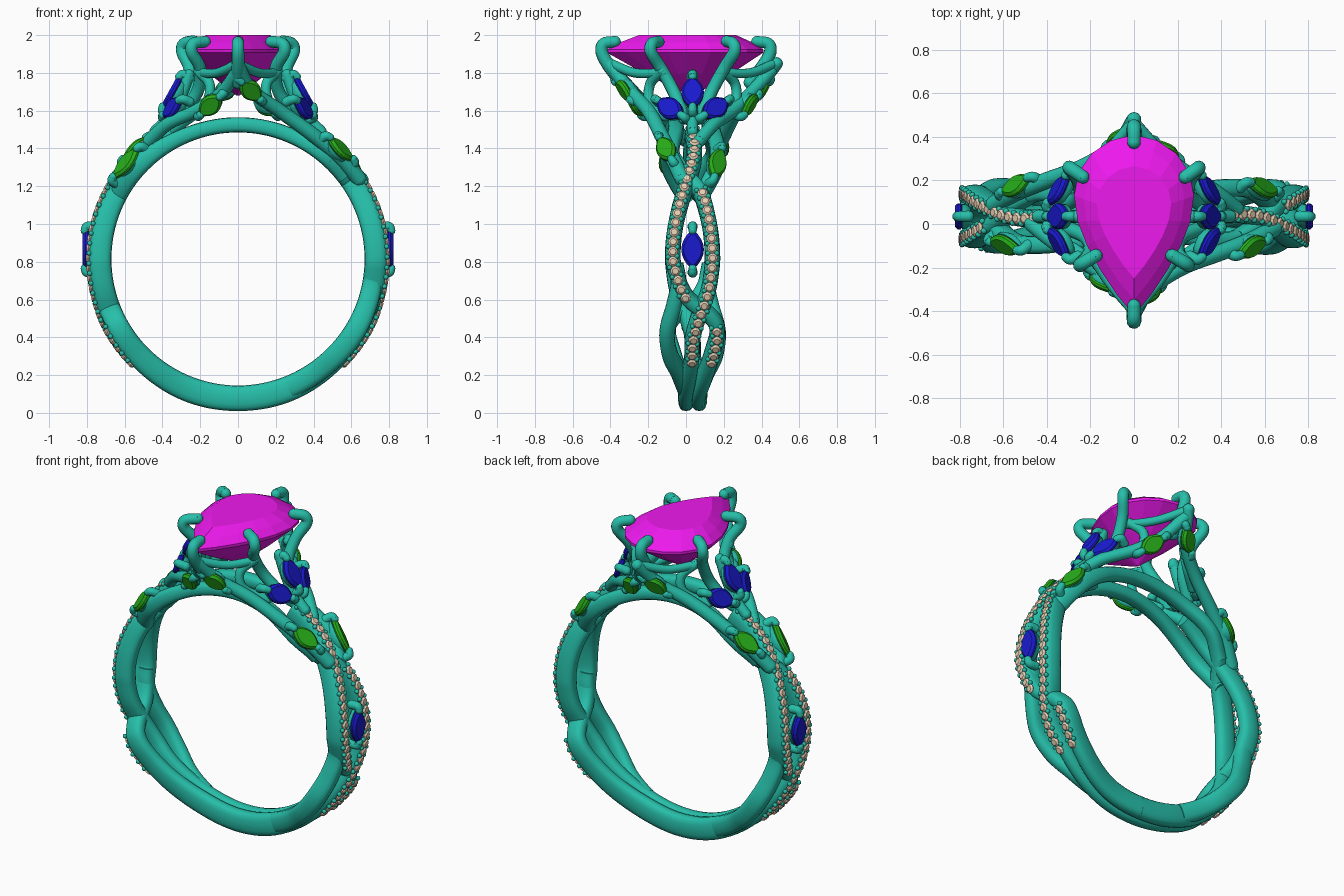
import bpy, bmesh, math
from mathutils import Vector, Matrix

if "Cube" in bpy.data.objects:
    bpy.data.objects.remove(bpy.data.objects["Cube"])

CY, CZ = 0.035, 0.815          # ring axis: y centre and height
V = Vector


def material(name, rgb):
    m = bpy.data.materials.new(name)
    m.diffuse_color = (*rgb, 1)
    m.use_nodes = True
    m.node_tree.nodes["Principled BSDF"].inputs["Base Color"].default_value = m.diffuse_color
    return m


METAL = material("teal_metal", (0.02, 0.52, 0.40))
PINK = material("magenta_stone", (0.85, 0.01, 0.85))
BLUE = material("blue_stone", (0.01, 0.01, 0.62))
GREEN = material("green_stone", (0.02, 0.42, 0.01))
TAN = material("pale_stone", (0.80, 0.62, 0.45))


def finish(bm, name, mat, smooth=True, turned=False):
    """Turn a bmesh into an object; turned adds a copy rotated half a turn about z."""
    bmesh.ops.recalc_face_normals(bm, faces=bm.faces[:])
    for f in bm.faces:
        f.smooth = smooth and len(f.verts) < 5
    me = bpy.data.meshes.new(name)
    bm.to_mesh(me)
    bm.free()
    me.materials.append(mat)
    ob = bpy.data.objects.new(name, me)
    bpy.context.collection.objects.link(ob)
    if turned:
        other = bpy.data.objects.new(name + "_opposite", me)
        other.location = (0, 2 * CY, 0)
        other.rotation_euler = (0, 0, math.pi)
        bpy.context.collection.objects.link(other)


def spline(knots, n):
    """Catmull-Rom samples through the knots."""
    k = [V(p) for p in knots]
    k = [2 * k[0] - k[1]] + k + [2 * k[-1] - k[-2]]
    out = []
    for i in range(1, len(k) - 2):
        a, b, c, d = k[i - 1:i + 3]
        for j in range(n):
            t = j / n
            out.append(0.5 * (2 * b + (c - a) * t + (2 * a - 5 * b + 4 * c - d) * t * t
                              + (3 * b - a - 3 * c + d) * t ** 3))
    return out + [k[-2]]


def skin(bm, rings):
    vs = [[bm.verts.new(p) for p in r] for r in rings]
    n = len(vs[0])
    for a, b in zip(vs, vs[1:]):
        for i in range(n):
            bm.faces.new((a[i], a[(i + 1) % n], b[(i + 1) % n], b[i]))
    bm.faces.new(vs[0])
    bm.faces.new(vs[-1])


def bead(bm, p, r):
    bmesh.ops.create_icosphere(bm, subdivisions=2, radius=r, matrix=Matrix.Translation(p))


def tube(bm, knots, r0, r1=None, n=6):
    """Round wire with ball ends and a linear taper."""
    r1 = r1 or r0
    pts = spline(knots, n)
    rings, side = [], None
    for i, p in enumerate(pts):
        t = (pts[min(i + 1, len(pts) - 1)] - pts[max(i - 1, 0)]).normalized()
        side = t.orthogonal() if side is None else side - t * side.dot(t)
        side.normalize()
        up = t.cross(side)
        r = r0 + (r1 - r0) * i / (len(pts) - 1)
        rings.append([p + r * (side * math.cos(a) + up * math.sin(a))
                      for a in [math.tau * k / 12 for k in range(12)]])
    skin(bm, rings)
    bead(bm, pts[0], r0)
    bead(bm, pts[-1], r1)


def polar(deg, off, r):
    a = math.radians(deg)
    return V((r * math.sin(a), CY + off, CZ - r * math.cos(a)))


def strand_frame(path, i):
    a, o, r = path[i]
    p, q = path[max(i - 1, 0)], path[min(i + 1, len(path) - 1)]
    t = (polar(q.x, q.y, 0.74) - polar(p.x, p.y, 0.74)).normalized()
    rad = (polar(a, 0, 1) - V((0, CY, CZ))).normalized()
    return rad, t.cross(rad).normalized(), t


def strand(name, knots, turned=True, half=0.041):
    """Shank strand: knots are (angle from bottom, y offset, outer radius)."""
    path = spline(knots, 8)
    rings = []
    for i, (a, o, r) in enumerate(path):
        rad, side, _ = strand_frame(path, i)
        mid, h = polar(a, o, (r + 0.67) / 2), (r - 0.67) / 2
        ring = []
        for k in range(16):
            c, s = math.cos(math.tau * k / 16), math.sin(math.tau * k / 16)
            ring.append(mid + side * half * math.copysign(abs(c) ** 0.7, c)
                        + rad * h * math.copysign(abs(s) ** 0.8, s))
        rings.append(ring)
    bm = bmesh.new()
    skin(bm, rings)
    finish(bm, name, METAL, True, turned)
    return path


def pave(name, path, spans, step=0.052):
    """Row of tiny stones with a bead pair between neighbours."""
    stones, beads = bmesh.new(), bmesh.new()
    dist = step
    for i in range(1, len(path)):
        p0, p1 = polar(*path[i - 1]), polar(*path[i])
        seg = (p1 - p0).length
        while dist <= seg:
            f = dist / seg
            p = p0.lerp(p1, f)
            ang = path[i - 1].x + (path[i].x - path[i - 1].x) * f
            if any(lo < ang < hi for lo, hi in spans):
                rad, side, t = strand_frame(path, i)
                ring = lambda r, h: [p + rad * h + r * (side * math.cos(k * math.pi / 4)
                                     + t * math.sin(k * math.pi / 4)) for k in range(8)]
                skin(stones, [ring(0.012, -0.02), ring(0.028, 0.004), ring(0.017, 0.014)])
                for s in (-1, 1):
                    bead(beads, p + t * step / 2 + side * s * 0.024 - rad * 0.001, 0.0135)
            dist += step
        dist -= seg
    finish(stones, name + "_stones", TAN, False, True)
    finish(beads, name + "_beads", METAL, True, True)


# Interwoven shank strands
A = strand("pave_strand_long", [(-2, .035, .805), (20, .035, .805), (44, .095, .795), (58, .13, .79),
           (65, .10, .785), (74, -.03, .79), (85, -.09, .79), (92, -.105, .79), (104, -.09, .79),
           (120, -.04, .79), (130, -.005, .79), (139, .01, .79), (152, 0, .80)])
B = strand("pave_strand_short", [(-2, -.035, .805), (20, -.035, .805), (44, -.005, .795), (55, .0, .795),
           (65, .03, .795), (76, .08, .79), (85, .1, .79), (92, .105, .79), (104, .09, .79),
           (118, .045, .785), (128, -.04, .77), (138, -.10, .755)])
strand("plain_side_strand", [(22, -.04, .79), (35, -.075, .785), (46, -.12, .785), (58, -.135, .785),
       (70, -.10, .78), (80, -.075, .775), (88, -.09, .76)])
strand("under_head_arc", [(116, .03, .76), (124, .085, .775), (133, .125, .775), (145, .13, .76),
       (160, .11, .75), (180, .09, .75), (200, .09, .75), (218, .11, .75), (232, .05, .75)])
pave("long_row", A, [(43, 62), (72, 152)])
pave("short_row", B, [(43, 119)])

# Pear centre stone: table, crown, girdle and pavilion
half_pear = [(0, .41), (.105, .384), (.194, .324), (.255, .235), (.275, .13), (.258, .01),
             (.215, -.10), (.152, -.215), (.078, -.325), (0, -.42)]
pear = half_pear + [(-x, y) for x, y in half_pear[-2:0:-1]]
bm = bmesh.new()
skin(bm, [[V((x * s, .03 + (y - .03) * s, z)) for x, y in pear] for s, z in
          ((.03, 1.68), (.55, 1.795), (1, 1.908), (1, 1.924), (.84, 1.962), (.62, 2.0))])
finish(bm, "pear_centre_stone", PINK, False)

# Claw prongs and their legs
bm = bmesh.new()
for s in (-1, 1):
    claws = [[(.33, .08, 1.56), (.25, .13, 1.69), (.255, .20, 1.82), (.295, .255, 1.91),
              (.285, .25, 1.955), (.235, .215, 1.968)],
             [(.33, -.01, 1.56), (.22, -.06, 1.69), (.20, -.13, 1.82), (.245, -.185, 1.91),
              (.235, -.18, 1.955), (.175, -.145, 1.965)]]
    for c in claws:
        tube(bm, [(x * s, y, z) for x, y, z in c], .034, .031)
    e = s * .02
    tube(bm, [(0, s * .34, 1.75), (0, s * .41, 1.84), (0, s * .446, 1.91), (0, s * .435, 1.955),
              (0, s * .375, 1.965)], .036, .031)
finish(bm, "claw_prongs", METAL)

# Basket wires sweeping from the shoulders up to the end claws
bm = bmesh.new()
tube(bm, [(.64, -.02, 1.24), (.54, -.075, 1.355), (.40, -.13, 1.47), (.22, -.20, 1.60),
          (.07, -.30, 1.71), (0, -.41, 1.85)], .042, .034)
tube(bm, [(-.47, .0, 1.44), (-.37, -.08, 1.53), (-.22, -.18, 1.60), (-.09, -.27, 1.69),
          (0, -.38, 1.81)], .035, .034)
for s in (-1, 1):
    tube(bm, [(s * .21, -.13, 1.81), (s * .15, -.19, 1.74), (s * .17, -.19, 1.64),
              (s * .28, -.11, 1.57)], .027)
    tube(bm, [(s * .21, -.12, 1.80), (s * .11, -.27, 1.80), (0, -.40, 1.85)], .025)
    tube(bm, [(s * .44, CY, 1.49), (s * .36, CY, 1.57), (s * .30, CY, 1.68), (s * .26, CY, 1.79)], .03)
finish(bm, "basket_wires", METAL, True, True)


def marquise(name, mat, c, axis, normal, length, width):
    """Faceted boat-shaped stone, metal cup behind it and a bead claw at each tip."""
    c, ax = V(c), V(axis).normalized()
    nm = V(normal)
    nm = (nm - ax * nm.dot(ax)).normalized()
    sd = nm.cross(ax)

    def ring(s, h):
        us = [-1 + i / 4 for i in range(9)]
        pts = [(u, 1 - u * u) for u in us] + [(u, u * u - 1) for u in us[-2:0:-1]]
        return [c + nm * h + s * (ax * u * length / 2 + sd * w * width / 2) for u, w in pts]
    bm = bmesh.new()
    skin(bm, [ring(.3, -.04), ring(1, -.004), ring(1, .008), ring(.8, .022)])
    finish(bm, name, mat, False, True)
    bm = bmesh.new()
    skin(bm, [ring(.6, -.05), ring(.95, -.03), ring(.95, -.012)])
    for s in (-1, 1):
        tip = c + ax * s * (length / 2 + .012)
        tube(bm, [tip - nm * .04, tip, tip + nm * .012 - ax * s * .022], .027, .022)
    finish(bm, name + "_setting", METAL, True, True)


# Marquise accents on shoulders, basket and shank sides
marquise("side_blue_stone", BLUE, (.80, CY, .865), (0, 0, 1), (1, 0, 0), .22, .12)
marquise("upper_blue_leaf", BLUE, (.345, CY, 1.695), (-.11, 0, .2), (.85, 0, .5), .20, .12)
for s, n in ((-1, "front"), (1, "rear")):
    marquise(n + "_blue_leaf", BLUE, (.345, CY + s * .12, 1.612), (-.11, s * .16, .10),
             (.7, s * .35, .3), .19, .115)
marquise("shoulder_green_front", GREEN, (.54, -.105, 1.395), (.15, .08, -.14), (.6, -.45, .6), .20, .105)
marquise("shoulder_green_rear", GREEN, (.59, .165, 1.32), (.16, -.05, -.19), (.65, .5, .4), .22, .105)
marquise("basket_green_upper", GREEN, (.065, -.325, 1.71), (-.13, -.10, .12), (.2, -.8, -.3), .18, .105)
marquise("basket_green_lower", GREEN, (-.145, -.265, 1.63), (.14, -.1, .13), (-.2, -.8, -.3), .18, .105)
